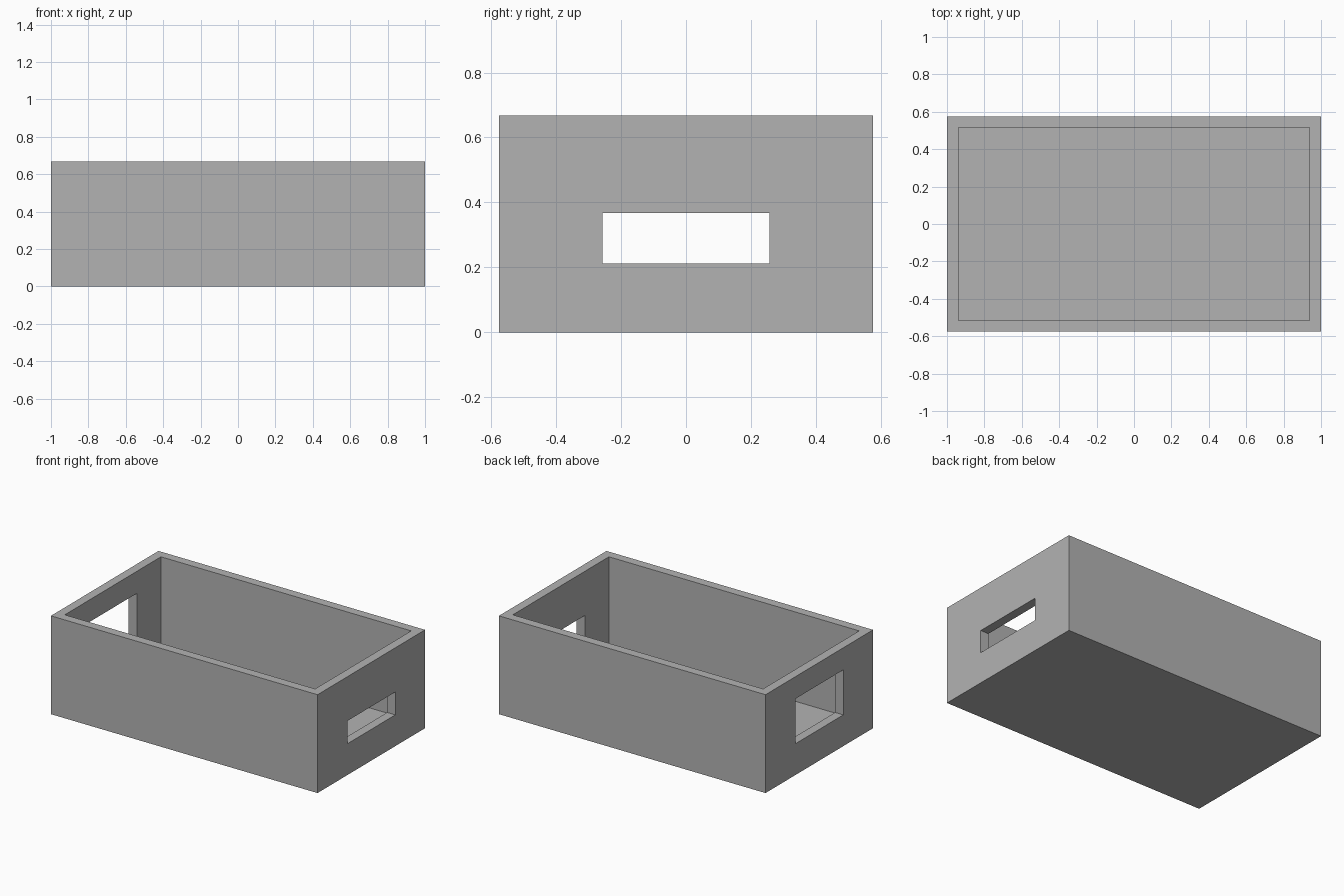
import bpy
import bmesh
from mathutils import Matrix, Vector

default = bpy.data.objects.get("Cube")
if default:
    bpy.data.objects.remove(default, do_unlink=True)

LENGTH, WIDTH, HEIGHT = 2.0, 1.152, 0.667
WALL = 0.061
SLOT_HALF, SLOT_BOTTOM = 0.257, 0.212

grey = bpy.data.materials.new("plain grey")
grey.use_nodes = True
colour = (0.45, 0.45, 0.45, 1.0)
grey.diffuse_color = colour
grey.node_tree.nodes["Principled BSDF"].inputs["Base Color"].default_value = colour


def box(name, low, high):
    """Axis-aligned box between two corners."""
    low, high = Vector(low), Vector(high)
    bm = bmesh.new()
    bmesh.ops.create_cube(
        bm, size=1,
        matrix=Matrix.Translation((low + high) / 2) @ Matrix.Diagonal((*(high - low), 1)))
    mesh = bpy.data.meshes.new(name)
    bm.to_mesh(mesh)
    bm.free()
    mesh.materials.append(grey)
    obj = bpy.data.objects.new(name, mesh)
    bpy.context.collection.objects.link(obj)
    return obj


def cut(target, cutter):
    """Subtract the cutter from the target, then discard it."""
    cutter.hide_render = True
    mod = target.modifiers.new(cutter.name, "BOOLEAN")
    mod.operation = "DIFFERENCE"
    mod.solver = "EXACT"
    mod.object = cutter
    bpy.context.view_layer.objects.active = target
    bpy.ops.object.modifier_apply(modifier=mod.name)
    bpy.data.objects.remove(cutter, do_unlink=True)


# Outer block of the open box
x, y = LENGTH / 2, WIDTH / 2
crate = box("open_box", (-x, -y, 0), (x, y, HEIGHT))

# Hollow interior, leaving walls and floor
cut(crate, box("cavity", (WALL - x, WALL - y, WALL), (x - WALL, y - WALL, HEIGHT + WALL)))

# End openings: a low slot on the left, a taller one on the right
for name, side, top in (("left_slot", 1, 0.367), ("right_slot", -1, 0.517)):
    ends = sorted((side * (x - 2 * WALL), side * (x + WALL)))
    cut(crate, box(name, (ends[0], -SLOT_HALF, SLOT_BOTTOM), (ends[1], SLOT_HALF, top)))
